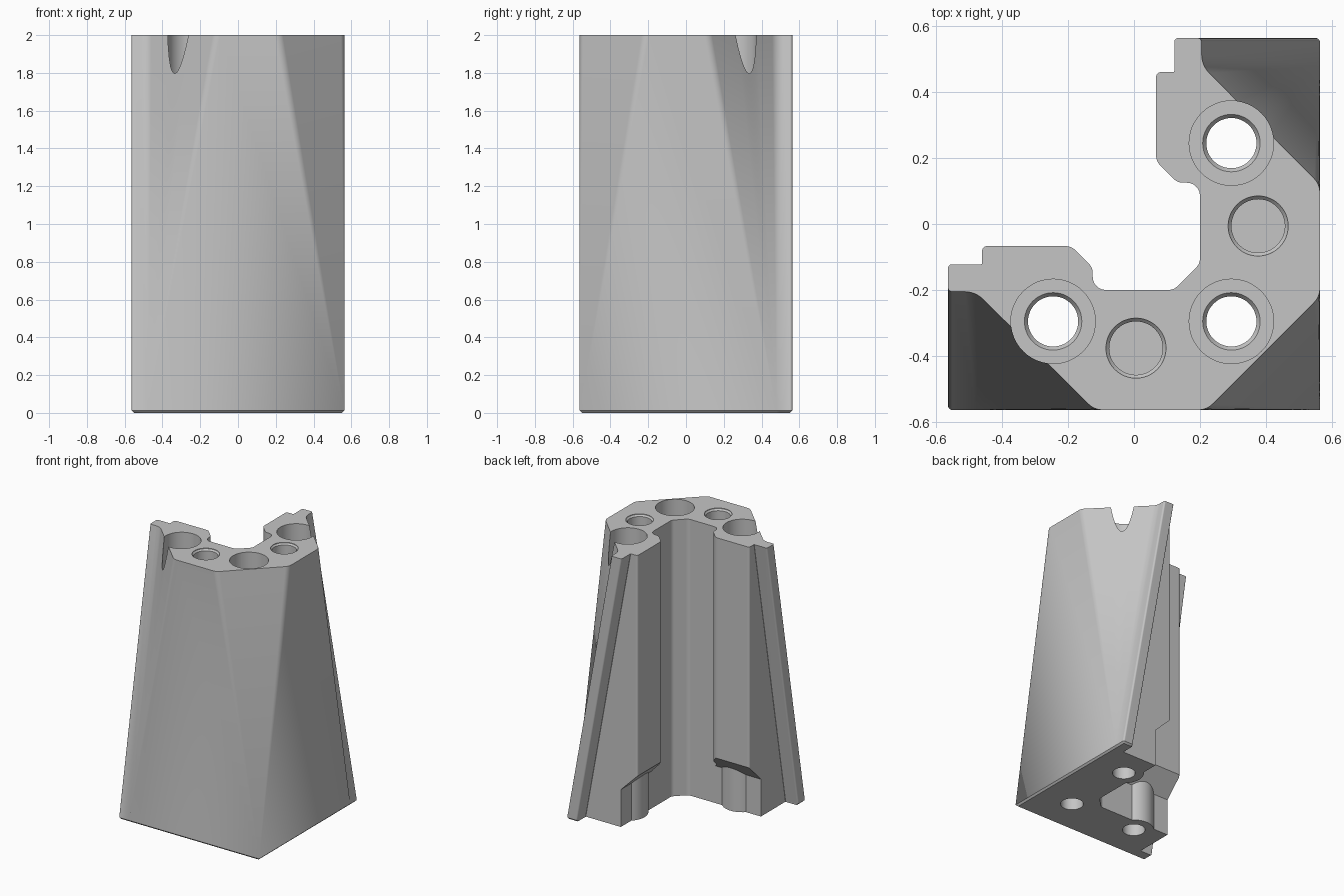
import bpy, bmesh, math
from mathutils import Vector

default_cube = bpy.data.objects.get("Cube")
if default_cube:
    bpy.data.objects.remove(default_cube)

H = 2.0          # height
W = 0.563        # half width
LIP = 0.012      # small chamfer round the base

grey = bpy.data.materials.new("plain grey")
grey.use_nodes = True
grey.diffuse_color = (0.56, 0.56, 0.56, 1)
grey.node_tree.nodes["Principled BSDF"].inputs["Base Color"].default_value = (0.56, 0.56, 0.56, 1)


def make(name, bm):
    bmesh.ops.remove_doubles(bm, verts=bm.verts, dist=1e-5)
    bmesh.ops.recalc_face_normals(bm, faces=bm.faces)
    mesh = bpy.data.meshes.new(name)
    bm.to_mesh(mesh)
    bm.free()
    mesh.materials.append(grey)
    obj = bpy.data.objects.new(name, mesh)
    bpy.context.collection.objects.link(obj)
    return obj


def swap(p):
    """Mirror across the diagonal plane of the corner."""
    return Vector((-p[1], -p[0]))


def skin(name, rings):
    """Bridge matching rings of points and cap both ends."""
    bm = bmesh.new()
    found = {}

    def vert(p):
        key = tuple(round(c, 5) for c in p)
        if key not in found:
            found[key] = bm.verts.new(p)
        return found[key]

    def face(points):
        verts = list(dict.fromkeys(vert(p) for p in points))
        if len(verts) > 2 and not bm.faces.get(verts):
            bm.faces.new(verts)

    n = len(rings[0])
    for low, high in zip(rings, rings[1:]):
        for i in range(n):
            j = (i + 1) % n
            face([low[i], low[j], high[j], high[i]])
    face(rings[0][::-1])
    face(rings[-1])
    return make(name, bm)


def round_corner(prev, p, nxt, r, steps=6):
    """Points of a fillet of radius r at corner p."""
    a, b = (prev - p).normalized(), (nxt - p).normalized()
    half = a.angle(b) / 2
    centre = p + (a + b).normalized() * (r / math.sin(half))
    s = p + a * (r / math.tan(half)) - centre
    e = p + b * (r / math.tan(half)) - centre
    sweep = s.angle(e)
    return [centre + (s * math.sin((1 - t) * sweep) + e * math.sin(t * sweep)) / math.sin(sweep)
            for t in (k / steps for k in range(steps + 1))]


def lathe(name, profile, centre, sides=48):
    rings = [[(centre[0] + r * math.cos(k * math.tau / sides),
               centre[1] + r * math.sin(k * math.tau / sides), z)
              for k in range(sides)] for r, z in profile]
    return skin(name, rings)


def combine(target, tool, operation):
    mod = target.modifiers.new(tool.name, 'BOOLEAN')
    mod.object, mod.operation, mod.solver = tool, operation, 'EXACT'
    bpy.context.view_layer.objects.active = target
    bpy.ops.object.modifier_apply(modifier=mod.name)
    bpy.data.objects.remove(tool)


# Half outline at the top: corner, fillet radius, matching corner at the base
half = [
    ((0.22, -W), 0.06, (W, -W)),
    ((-0.12, -W), 0.06, (-0.48, -W)),
    ((-0.48, -0.205), 0.08, (-0.48, -W)),
    ((-W, -0.205), 0.012, (-W, -W)),
    ((-W, -0.122), 0.012, (-W, -0.48)),
    ((-0.46, -0.122), 0.004, (-0.46, -0.48)),
    ((-0.46, -0.067), 0.015, None),
    ((-0.19, -0.067), 0.04, None),
    ((-0.125, -0.132), 0.04, None),
    ((-0.125, -0.2), 0.04, None),
    ((0.12, -0.2), 0.04, None),
]
outline = [(Vector(t), r, Vector(b or t), i < 3) for i, (t, r, b) in enumerate(half)]
outline += [(swap(t), r, swap(b), c) for t, r, b, c in reversed(outline)]

# Corner body: the wide fillets taper to a point at the base
top, base = [], []
for i, (t, r, b, tapers) in enumerate(outline):
    arc = round_corner(outline[i - 1][0], t, outline[(i + 1) % len(outline)][0], r)
    top += arc
    base += [b if tapers else b + p - t for p in arc]


def clamp(v):
    return max(LIP - W, min(W - LIP, v))


body = skin("corner_bracket", [
    [(clamp(p.x), clamp(p.y), 0) for p in base],
    [(p.x, p.y, LIP) for p in base],
    [(p.x, p.y, H) for p in top],
])

# Undercut at the foot of each arm, with a sloping roof
section = [(-0.2, -0.1), (-0.2, 0.27), (0.0, 0.47), (0.0, -0.1)]
arm_hole = Vector((-0.245, -0.295))
for mirrored in (False, True):
    ends = []
    for x in (-0.7, 0.03):
        ring = [(Vector((x, y)), z) for y, z in section]
        ends.append([((swap(p) if mirrored else p).to_tuple() + (z,)) for p, z in ring])
    combine(body, skin("foot_undercut", ends), 'DIFFERENCE')

# Round boss at the foot of each arm
for c in (arm_hole, swap(arm_hole)):
    combine(body, lathe("foot_boss", [(0.135, 0), (0.135, 0.315)], c), 'UNION')

# Counterbored screw holes
bore = [(0.076, -0.1), (0.076, 0.385), (0.087, 0.4), (0.128, 0.4), (0.128, H + 0.1)]
for c in (arm_hole, swap(arm_hole), Vector((0.295, -0.295))):
    combine(body, lathe("screw_hole", bore, c), 'DIFFERENCE')

# Blind sockets in the top face
socket = [(0.081, 1.65), (0.081, 1.985), (0.091, 1.996), (0.091, H + 0.1)]
for c in (Vector((0.006, -0.376)), Vector((0.376, -0.006))):
    combine(body, lathe("top_socket", socket, c), 'DIFFERENCE')

# Smooth curved faces, keep hard edges
bpy.ops.object.select_all(action='DESELECT')
body.select_set(True)
bpy.context.view_layer.objects.active = body
bpy.ops.object.shade_smooth_by_angle(angle=math.radians(20))
weighted = body.modifiers.new("even_shading", 'WEIGHTED_NORMAL')
weighted.keep_sharp = True
